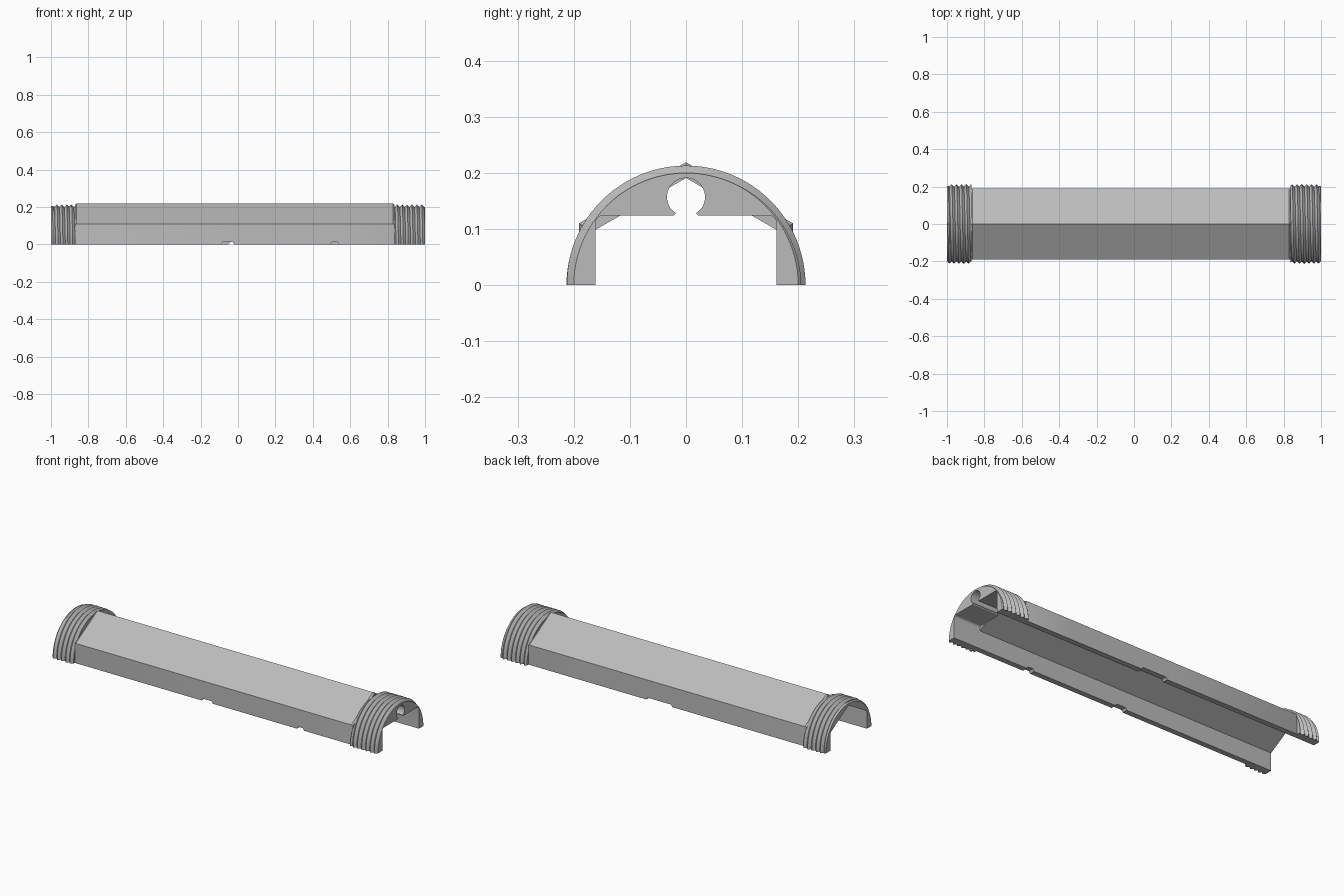
import bpy, bmesh, math

if "Cube" in bpy.data.objects:
    bpy.data.objects.remove(bpy.data.objects["Cube"])

grey = bpy.data.materials.new("plain_grey")
grey.use_nodes = True
COLOUR = (0.5, 0.5, 0.5, 1)
grey.diffuse_color = COLOUR
grey.node_tree.nodes["Principled BSDF"].inputs["Base Color"].default_value = COLOUR

INNER = 0.161            # half width of the channel
ROOT, CREST, PITCH = 0.2, 0.213, 0.026
HEX_CHANNEL = [(INNER, 0), (INNER, 0.099), (0, 0.191), (-INNER, 0.099), (-INNER, 0)]


def loft(name, loops):
    """Skin a list of closed cross-sections and cap both ends."""
    bm = bmesh.new()
    rings = [[bm.verts.new(p) for p in loop] for loop in loops]
    n = len(rings[0])
    for a, b in zip(rings, rings[1:]):
        for i in range(n):
            j = (i + 1) % n
            bm.faces.new((a[i], a[j], b[j], b[i]))
    bm.faces.new(rings[0])
    bm.faces.new(rings[-1])
    bmesh.ops.remove_doubles(bm, verts=bm.verts, dist=1e-5)
    bmesh.ops.dissolve_degenerate(bm, dist=1e-5, edges=bm.edges)
    bmesh.ops.recalc_face_normals(bm, faces=bm.faces)
    mesh = bpy.data.meshes.new(name)
    bm.to_mesh(mesh)
    bm.free()
    mesh.materials.append(grey)
    obj = bpy.data.objects.new(name, mesh)
    bpy.context.collection.objects.link(obj)
    bpy.ops.object.select_all(action='DESELECT')
    obj.select_set(True)
    bpy.context.view_layer.objects.active = obj
    bpy.ops.object.shade_smooth_by_angle(angle=math.radians(25))


def arc(cy, cz, r, start, end, steps):
    angles = [math.radians(start + (end - start) * i / steps) for i in range(steps + 1)]
    return [(cy + r * math.cos(a), cz + r * math.sin(a)) for a in angles]


def threaded_end(name, x0, x1, channel, steps=48):
    """Half-round sleeve with a helical thread and the given channel."""
    def radius(x, shift):
        phase = ((x - shift) / PITCH) % 1
        r = ROOT + (CREST - ROOT) * (1 - abs(2 * phase - 1))
        return min(r, ROOT + max(0, 1 - abs(x)))

    first = math.floor(x0 / PITCH) - 1
    last = math.ceil(x1 / PITCH) + 1
    loops = []
    for k in range(first * 4, last * 4 + 1):
        station = k * PITCH / 4
        loop = [(min(max(station, x0), x1), y, z) for y, z in channel]
        for i in range(steps + 1):
            a = math.pi * (1 - i / steps)
            shift = PITCH * a / math.tau
            x = min(max(station + shift, x0), x1)
            r = radius(x, shift)
            loop.append((x, r * math.cos(a), r * math.sin(a)))
        loops.append(loop)
    loft(name, loops)


# Half-hexagon barrel, with shallow notches along the lower edges
LEFT, RIGHT = -0.872, 0.838
NOTCH, EASE = 0.012, 0.008
notches = {-1: [(-0.09, -0.02), (0.495, 0.54)], 1: [(-0.05, 0.11)]}


def edge_height(side, x):
    depths = [min(x - a, b - x) / EASE for a, b in notches[side]]
    return NOTCH * min(1, max(0, max(depths)))


stations = {LEFT, LEFT + 0.008, RIGHT - 0.008, RIGHT}
for spans in notches.values():
    for a, b in spans:
        stations |= {a, a + EASE, b - EASE, b}
sections = []
for x in sorted(stations):
    front, back = edge_height(-1, x), edge_height(1, x)
    s = 0.97 if x in (LEFT, RIGHT) else 1     # chamfered corners at the ends
    section = [(INNER, back)] + HEX_CHANNEL[1:4] + [(-INNER, front)]
    section += [(-0.191, front), (-0.191 * s, 0.11 * s), (0, 0.219 * s),
                (0.191 * s, 0.11 * s), (0.191, back)]
    sections.append([(x, y, z) for y, z in section])
loft("hex_barrel", sections)

# Open threaded end
threaded_end("open_threaded_end", -1, LEFT + 0.002, HEX_CHANNEL)

# Threaded end with a keyhole block across the channel
half = [(INNER, 0)] + arc(INNER - 0.013, 0.111, 0.013, 0, 90, 5)
half += arc(0.024, 0.130, 0.006, 270, 180, 4)
keyhole = arc(0, 0.157, 0.034, -56, 236, 28)
mirrored = [(-y, z) for y, z in reversed(half)]
threaded_end("keyhole_threaded_end", RIGHT - 0.002, 1, half + keyhole + mirrored)
